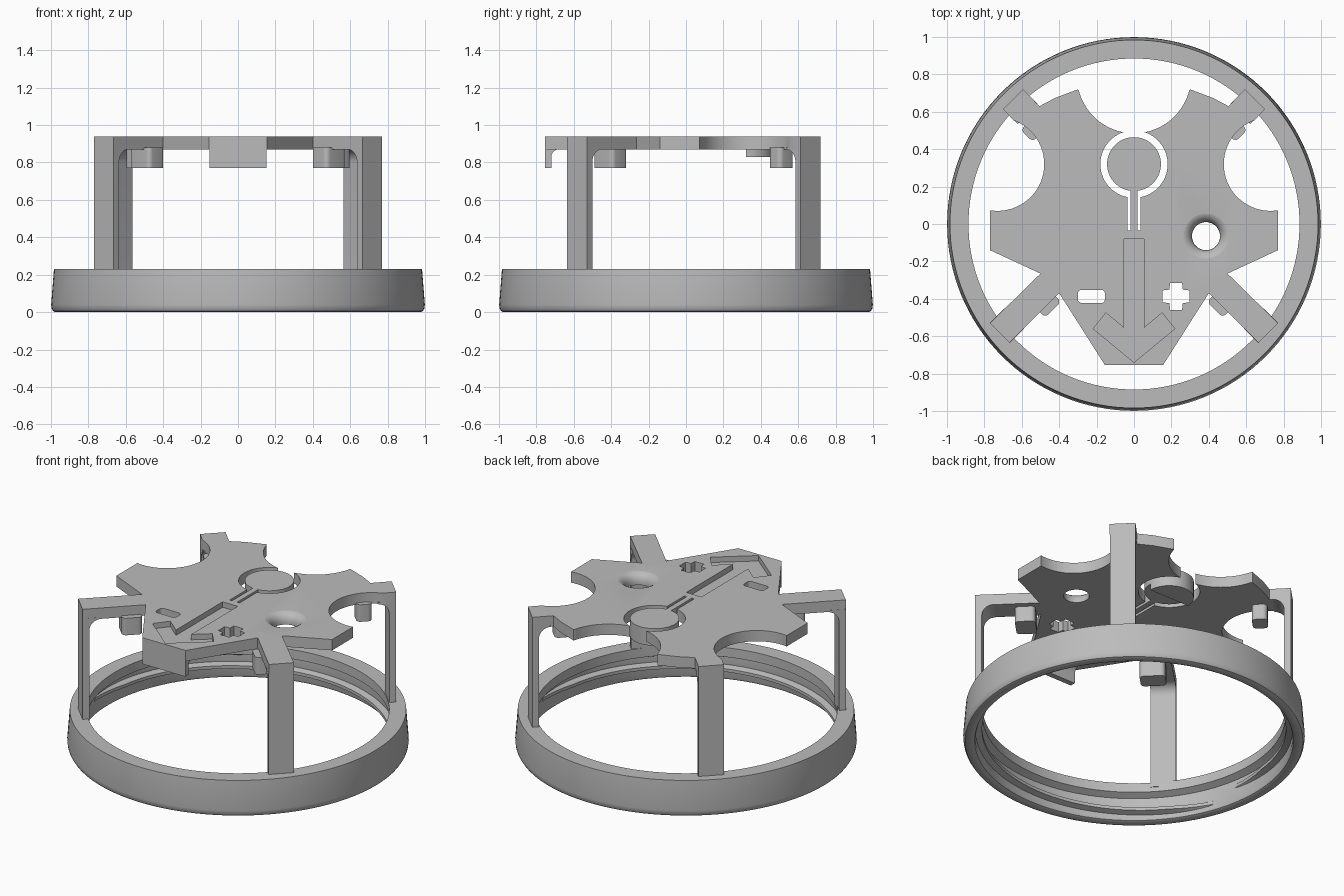
import bpy, bmesh
from math import pi, sin, cos, atan2, radians
from mathutils import Matrix, Vector

if "Cube" in bpy.data.objects:
    bpy.data.objects.remove(bpy.data.objects["Cube"])

grey = bpy.data.materials.new("plain_grey")
grey.use_nodes = True
COLOR = (0.5, 0.5, 0.5, 1)
grey.diffuse_color = COLOR
grey.node_tree.nodes["Principled BSDF"].inputs["Base Color"].default_value = COLOR

TOP, UNDER, DROP = 0.94, 0.87, 0.77


def finish(name, bm, smooth=True):
    bmesh.ops.recalc_face_normals(bm, faces=bm.faces)
    me = bpy.data.meshes.new(name)
    bm.to_mesh(me)
    bm.free()
    ob = bpy.data.objects.new(name, me)
    bpy.context.collection.objects.link(ob)
    me.materials.append(grey)
    if smooth:
        shade(ob)
    return ob


def shade(ob):
    bpy.ops.object.select_all(action='DESELECT')
    ob.select_set(True)
    bpy.context.view_layer.objects.active = ob
    bpy.ops.object.shade_smooth_by_angle(angle=radians(32))


def prism(name, outline, z0, z1, matrix=None, smooth=True):
    """Extrude a flat outline between two heights."""
    bm = bmesh.new()
    face = bm.faces.new([bm.verts.new((x, y, z0)) for x, y in outline])
    out = bmesh.ops.extrude_face_region(bm, geom=[face])
    moved = [v for v in out["geom"] if isinstance(v, bmesh.types.BMVert)]
    bmesh.ops.translate(bm, vec=(0, 0, z1 - z0), verts=moved)
    if matrix:
        bm.transform(matrix)
    return finish(name, bm, smooth)


def lathe(name, profile, steps, closed, centre=(0, 0)):
    """Spin a radius/height profile around the vertical axis."""
    bm = bmesh.new()
    rings = [[bm.verts.new((centre[0] + r * cos(2 * pi * i / steps),
                            centre[1] + r * sin(2 * pi * i / steps), z))
              for r, z in profile] for i in range(steps)]
    n = len(profile)
    for i in range(steps):
        a, b = rings[i], rings[(i + 1) % steps]
        for j in range(n if closed else n - 1):
            k = (j + 1) % n
            bm.faces.new((a[j], b[j], b[k], a[k]))
    if not closed:
        bm.faces.new([r[0] for r in rings])
        bm.faces.new([r[-1] for r in rings])
    return finish(name, bm)


def arc(cx, cy, r, a0, a1, n):
    return [(cx + r * cos(radians(a0 + (a1 - a0) * i / n)),
             cy + r * sin(radians(a0 + (a1 - a0) * i / n))) for i in range(n + 1)]


def circle(cx, cy, r, n=64):
    return arc(cx, cy, r, 0, 360, n)[:-1]


def rounded(cx, cy, w, d, r):
    pts = []
    for i, (sx, sy) in enumerate(((1, 1), (-1, 1), (-1, -1), (1, -1))):
        pts += arc(cx + sx * (w / 2 - r), cy + sy * (d / 2 - r), r, 90 * i, 90 * i + 90, 5)
    return pts


def mirrored(half):
    return half + [(-x, y) for x, y in reversed(half) if x != 0]


def cut(ob, cutter):
    cutter.hide_render = True
    mod = ob.modifiers.new("cut", 'BOOLEAN')
    mod.operation, mod.solver, mod.object = 'DIFFERENCE', 'EXACT', cutter
    bpy.context.view_layer.objects.active = ob
    bpy.ops.object.modifier_apply(modifier=mod.name)
    bpy.data.objects.remove(cutter)


# Base ring with a rounded lower rim and an inner lip
lathe("base_ring", [(0.885, 0.23), (0.984, 0.23), (0.999, 0.04), (0.996, 0.018),
                    (0.988, 0.005), (0.975, 0), (0.945, 0), (0.932, 0.006),
                    (0.926, 0.02), (0.926, 0.15), (0.885, 0.17)], 128, True)


# Sloping thread ridges inside the ring
def thread(name, start, sweep):
    bm = bmesh.new()
    steps, last = 60, None
    for i in range(steps + 1):
        t = i / steps
        a = radians(start + sweep * t)
        depth = 0.035 * min(1, 10 * t, 10 * (1 - t)) + 0.002
        z = 0.05 + 0.06 * t
        row = [bm.verts.new((r * cos(a), r * sin(a), z + h)) for r, h in
               ((0.94, -0.025), (0.926 - depth, -0.01), (0.926 - depth, 0.01), (0.94, 0.025))]
        if last:
            for j in range(4):
                k = (j + 1) % 4
                bm.faces.new((last[j], row[j], row[k], last[k]))
        else:
            bm.faces.new(row)
        last = row
    bm.faces.new(last)
    finish(name, bm)


for i in range(2):
    thread(f"thread_ridge_{i + 1}", 20 + 180 * i, 170)

# Top plate: mirrored outline, then cut-outs
plate = prism("top_plate", mirrored([
    (0.155, -0.755), (0.40, -0.37), (0.665, -0.635), (0.77, -0.53), (0.50, -0.265),
    (0.77, -0.14), (0.77, 0.20), (0.60, 0.51), (0.70, 0.613), (0.593, 0.72),
    (0.505, 0.63), (0.42, 0.675), (0.30, 0.72), (0.20, 0.60)]), UNDER, TOP, smooth=False)

BUTTON = (0, 0.32)
cross = mirrored([(0, -0.072), (0.032, -0.072), (0.036, -0.036), (0.072, -0.032),
                  (0.072, 0.032), (0.036, 0.036), (0.032, 0.072), (0, 0.072)])
through = [circle(0, 0.79, 0.305), circle(0.73, 0.32, 0.25), circle(-0.73, 0.32, 0.25),
           circle(*BUTTON, 0.18), rounded(0, 0.085, 0.07, 0.24, 0.002),
           rounded(-0.228, -0.387, 0.145, 0.07, 0.02),
           [(x + 0.225, y - 0.387) for x, y in cross]]
for shape in through:
    cut(plate, prism("cutter", shape, 0.8, 1.0, smooth=False))

# Flared round hole
flare = [(0.075, 0.8)] + [(0.135 - 0.06 * cos(radians(a)), 0.882 + 0.06 * sin(radians(a)))
                          for a in range(0, 91, 15)] + [(0.135, 1.0)]
cut(plate, lathe("cutter", flare, 48, False, (0.385, -0.065)))

# Recessed arrow pointing to the front
cut(plate, prism("cutter", mirrored([(0, -0.74), (0.218, -0.56), (0.15, -0.475),
                                     (0.054, -0.555), (0.054, -0.08)]),
                 0.905, 1.0, smooth=False))
shade(plate)

# Springy button on its thin strip, with a thicker rear half
prism("button", circle(*BUTTON, 0.144), UNDER, TOP)
prism("button_strip", rounded(0, 0.08, 0.036, 0.25, 0.002), UNDER, TOP)
prism("button_pad", arc(*BUTTON, 0.144, 0, 180, 32), 0.83, UNDER + 0.01)

# Front flange with an inner fillet, drawn sideways and stood up
side_profile = [(-0.755, DROP), (-0.755, UNDER + 0.01), (-0.68, UNDER + 0.01), (-0.68, UNDER)]
side_profile += arc(-0.68, UNDER - 0.04, 0.04, 90, 180, 6) + [(-0.72, DROP)]
stand = Matrix(((0, 0, 1, 0), (1, 0, 0, 0), (0, 1, 0, 0), (0, 0, 0, 1)))
prism("front_flange", side_profile, -0.152, 0.152, stand)

# Legs with curved brackets, and hanging clips under the arms
leg_profile = [(0, 0.2), (0, UNDER + 0.01), (-0.11, UNDER + 0.01), (-0.11, UNDER)]
leg_profile += arc(-0.11, UNDER - 0.07, 0.07, 90, 0, 8) + [(-0.04, 0.2)]
lay = Matrix(((1, 0, 0, 0), (0, 0, -1, 0), (0, 1, 0, 0), (0, 0, 0, 1)))
for side, sx in (("left", 1), ("right", -1)):
    for end, sy, leg_at, clip_at, size in (
            ("front", -1, (0.7175, -0.5825), (0.485, -0.405), (0.12, 0.15)),
            ("back", 1, (0.6465, 0.6665), (0.535, 0.51), (0.09, 0.11))):
        turn = Matrix.Rotation(atan2(sy, sx), 4, 'Z')
        place = Matrix.Translation((sx * leg_at[0], leg_at[1], 0)) @ turn
        prism(f"{end}_{side}_leg", leg_profile, -0.075, 0.075, place @ lay)
        hang = Matrix.Translation((sx * clip_at[0], clip_at[1], 0)) @ turn
        prism(f"{end}_{side}_clip", rounded(0, 0, *size, 0.025), DROP, UNDER + 0.01, hang)
